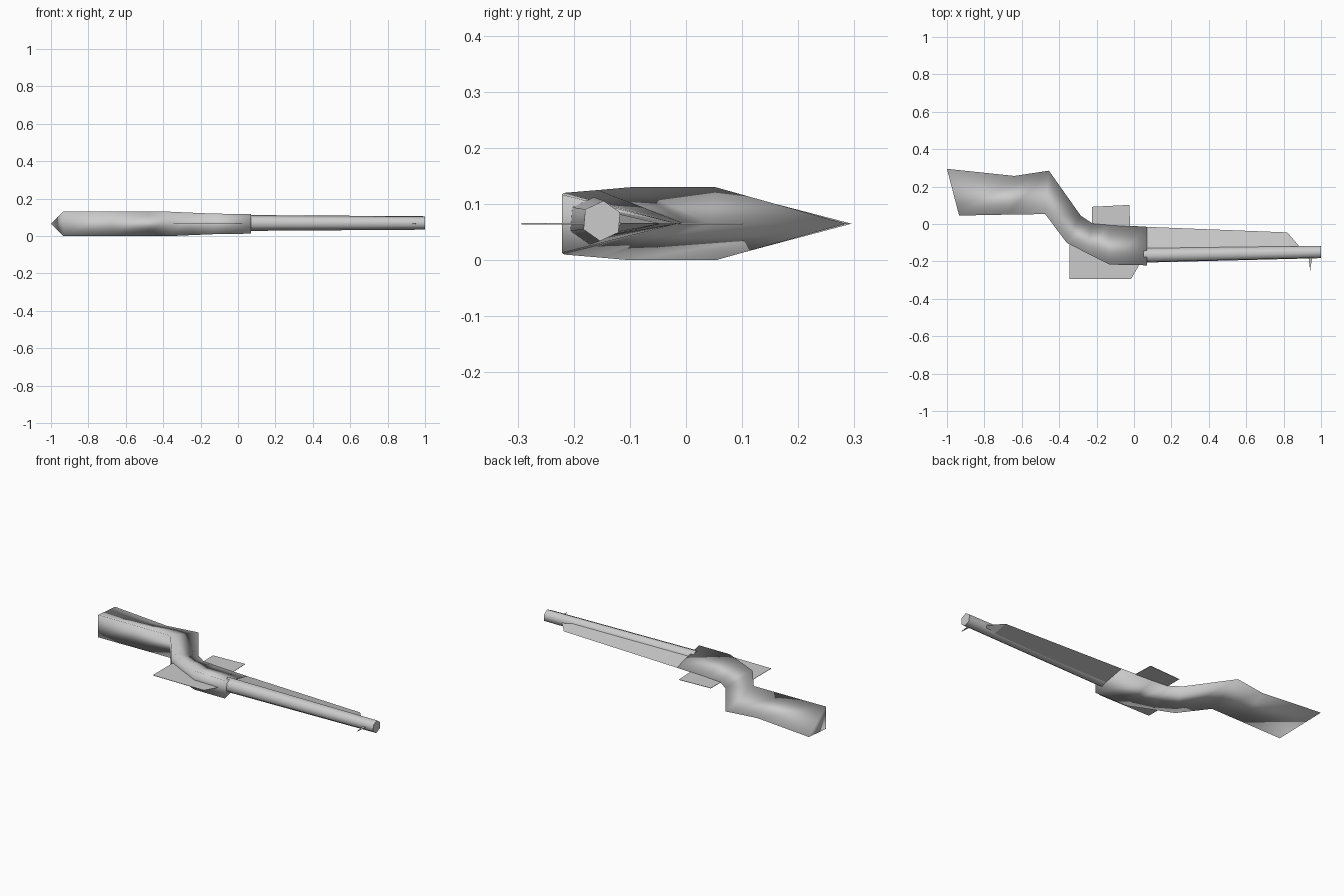
import bpy, bmesh, math
from mathutils import Vector

cube = bpy.data.objects.get("Cube")
if cube:
    bpy.data.objects.remove(cube, do_unlink=True)

MID = 0.065  # height of the symmetry plane

grey = bpy.data.materials.new("plain grey")
grey.use_nodes = True
grey.diffuse_color = (0.6, 0.6, 0.6, 1)
grey.node_tree.nodes["Principled BSDF"].inputs["Base Color"].default_value = (0.6, 0.6, 0.6, 1)


def loft(name, rings):
    """Bridge equal-sized rings of points and cap both ends."""
    bm = bmesh.new()
    loops = [[bm.verts.new(p) for p in ring] for ring in rings]
    n = len(rings[0])
    for a, b in zip(loops, loops[1:]):
        for i in range(n):
            j = (i + 1) % n
            bm.faces.new((a[i], a[j], b[j], b[i]))
    bm.faces.new(loops[0])
    bm.faces.new(loops[-1])
    bmesh.ops.recalc_face_normals(bm, faces=bm.faces)
    mesh = bpy.data.meshes.new(name)
    bm.to_mesh(mesh)
    bm.free()
    mesh.materials.append(grey)
    obj = bpy.data.objects.new(name, mesh)
    bpy.context.collection.objects.link(obj)
    return obj


def plate(name, outline, thick=0.002):
    return loft(name, [[(x, y, MID + s * thick / 2) for x, y in outline] for s in (-1, 1)])


def hexagon(x, y, z, r):
    return [(x, y + r * math.sin(math.radians(a)), z + r * math.cos(math.radians(a)))
            for a in range(5, 365, 60)]


# Stock: triangular sections, flat along -y and ridged along +y
# (flat side x, y, half width, ridge x, y)
sections = [
    (-0.935, 0.045, 0.065, -1.00, 0.295),
    (-0.68, 0.050, 0.065, -0.64, 0.257),
    (-0.475, 0.053, 0.065, -0.455, 0.285),
    (-0.36, -0.10, 0.065, -0.285, 0.045),
    (-0.25, -0.157, 0.060, -0.225, 0.005),
    (-0.13, -0.217, 0.055, -0.13, -0.003),
    (0.07, -0.221, 0.052, 0.07, -0.015),
]
stock = loft("stock", [[(fx, fy, MID - w), (fx, fy, MID + w), (rx, ry, MID)]
                       for fx, fy, w, rx, ry in sections])
stock.data.shade_smooth()

# Barrel: tapered six-sided tube
barrel = loft("barrel", [hexagon(0.05, -0.168, 0.070, 0.0425),
                         hexagon(1.00, -0.150, 0.070, 0.036)])
bpy.ops.object.select_all(action='DESELECT')
barrel.select_set(True)
bpy.context.view_layer.objects.active = barrel
bpy.ops.object.shade_smooth_by_angle(angle=math.radians(65))

# Fore grip: wedge thinning to a sharp edge beside the barrel
loft("fore_grip", [[(x, -0.14, MID - w), (x, -0.14, MID + w), (ex, ey, MID)]
                   for x, w, ex, ey in ((0.06, 0.025, 0.06, -0.015),
                                        (0.82, 0.022, 0.82, -0.045),
                                        (0.895, 0.018, 0.88, -0.115))])

# Thin flat plates on the symmetry plane
plate("trigger_guard", [(-0.225, -0.03), (-0.02, -0.03), (-0.025, 0.102), (-0.225, 0.092)])
plate("upper_plate", [(-0.345, -0.10), (-0.345, -0.293), (-0.015, -0.293), (0.03, -0.215), (0.0, -0.15)])
plate("front_sight", [(0.932, -0.17), (0.942, -0.25), (0.954, -0.17)])
